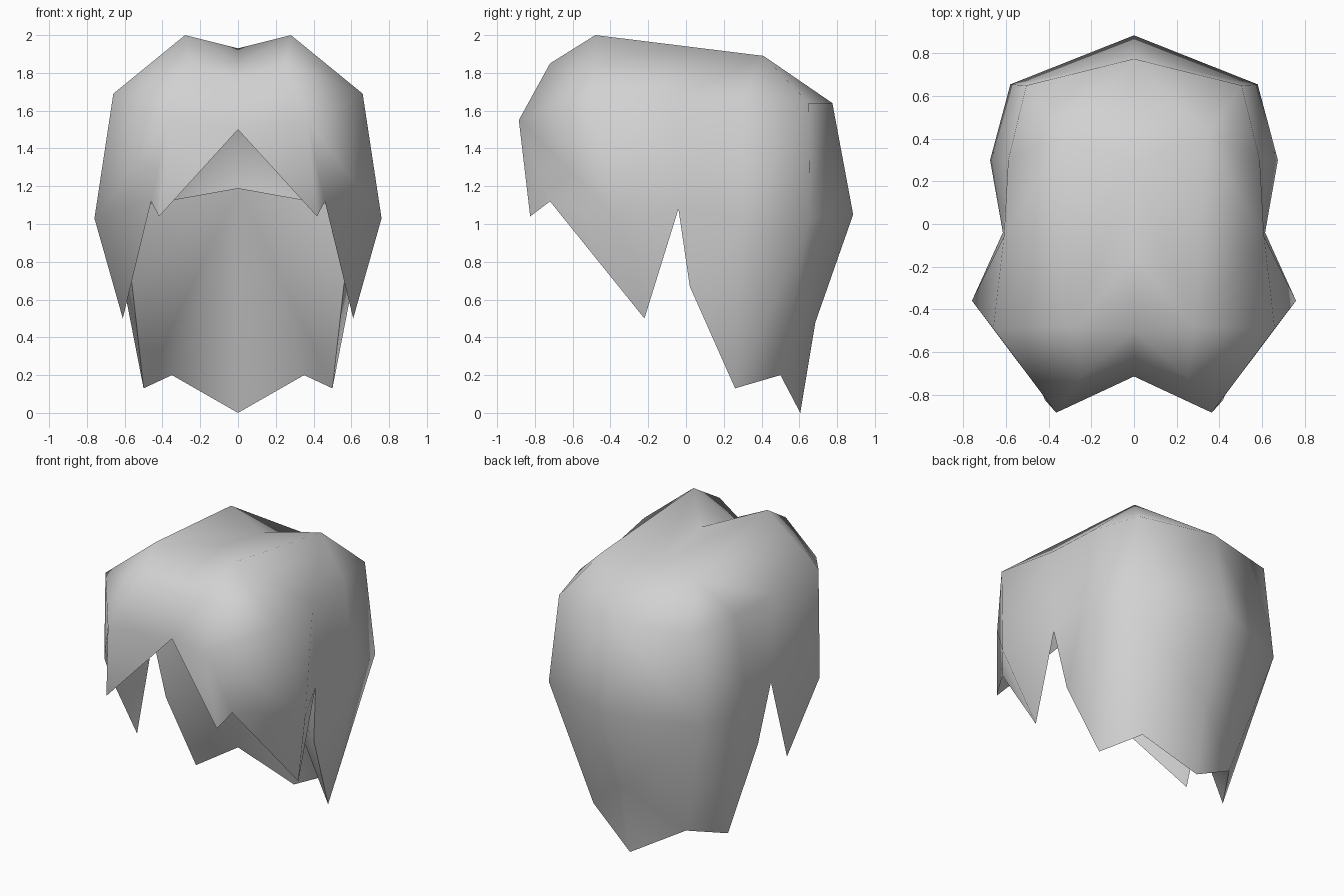
import bpy, bmesh
from mathutils import Vector

cube = bpy.data.objects.get("Cube")
if cube:
    bpy.data.objects.remove(cube, do_unlink=True)

# Single plain grey
GREY = (0.64, 0.64, 0.64, 1)
grey = bpy.data.materials.new("plain_grey")
grey.use_nodes = True
grey.diffuse_color = GREY
grey.node_tree.nodes["Principled BSDF"].inputs["Base Color"].default_value = GREY


def half_shell(name, faces, facing):
    """Smooth shell: the +x half is built from named points, then mirrored.
    Its first face is made to look towards the given direction."""
    bm = bmesh.new()
    used = sorted({k for face in faces for k in face.split()})
    v = {k: bm.verts.new(points[k]) for k in used}
    for face in faces:
        bm.faces.new([v[k] for k in face.split()])
    bmesh.ops.recalc_face_normals(bm, faces=bm.faces[:])
    bm.faces.ensure_lookup_table()
    bm.normal_update()
    if bm.faces[0].normal.dot(Vector(facing)) < 0:
        bmesh.ops.reverse_faces(bm, faces=bm.faces[:])
    for f in bm.faces:
        f.smooth = True
    mesh = bpy.data.meshes.new(name)
    bm.to_mesh(mesh)
    bm.free()
    mesh.materials.append(grey)
    ob = bpy.data.objects.new(name, mesh)
    bpy.context.collection.objects.link(ob)
    mirror = ob.modifiers.new("mirror", "MIRROR")
    mirror.use_mirror_merge = True
    mirror.merge_threshold = 0.001


points = {
    # crown
    "C0": (0, .28, 1.85), "Cm": (0, -.16, 1.93), "Cf": (0, -.5, 1.86), "Ff": (0, -.63, 1.77),
    "Tb": (.34, .41, 1.89), "P": (.28, -.48, 2.0), "F": (.25, -.72, 1.85),
    # upper band, back to front
    "R0": (0, .775, 1.64), "R1": (.505, .65, 1.64), "R2": (.59, .30, 1.66),
    "R3": (.61, -.06, 1.66), "R4": (.66, -.49, 1.69), "G": (.365, -.885, 1.55), "B0": (0, -.715, 1.5),
    # lower band, back to front
    "S0": (0, .885, 1.05), "S1": (.58, .655, 1.03), "S2": (.675, .30, 1.03), "N": (.615, -.04, 1.08),
    "S4": (.76, -.36, 1.03), "E": (.46, -.72, 1.12), "T": (.418, -.825, 1.04),
    # lock tips
    "A": (.61, -.22, .5), "L": (.56, .02, .67), "D": (.5, .26, .13),
    "H": (.35, .5, .2), "M": (0, .685, .48), "K": (0, .605, 0),
    # top of the inner nape
    "U": (0, .25, 1.19),
}

# Outer hair
half_shell("hair", [
    # crown
    "C0 Tb P Cm", "Cm P Cf", "Cf P F Ff", "C0 R0 Tb", "Tb R0 R1", "Tb R1 R2", "Tb R2 R3 P",
    "P R3 R4", "P R4 F", "F R4 G", "F G B0 Ff",
    # sides and fringe
    "R0 S0 S1 R1", "R1 S1 S2 R2", "R2 S2 N R3", "R3 N S4 R4", "R4 S4 G", "S4 E G",
    "G E T", "G T B0",
    # side lock
    "N A S4", "S4 A E",
    # back locks
    "N S2 L", "S2 D L", "S2 S1 D", "S1 H D", "S0 M S1", "M H S1", "M K H",
], (0, 0, 1))

# Inner side of the back locks, between the two side notches
half_shell("inner_nape", ["U H K", "U D H", "U L D", "U N L"], (0, -1, 0))
